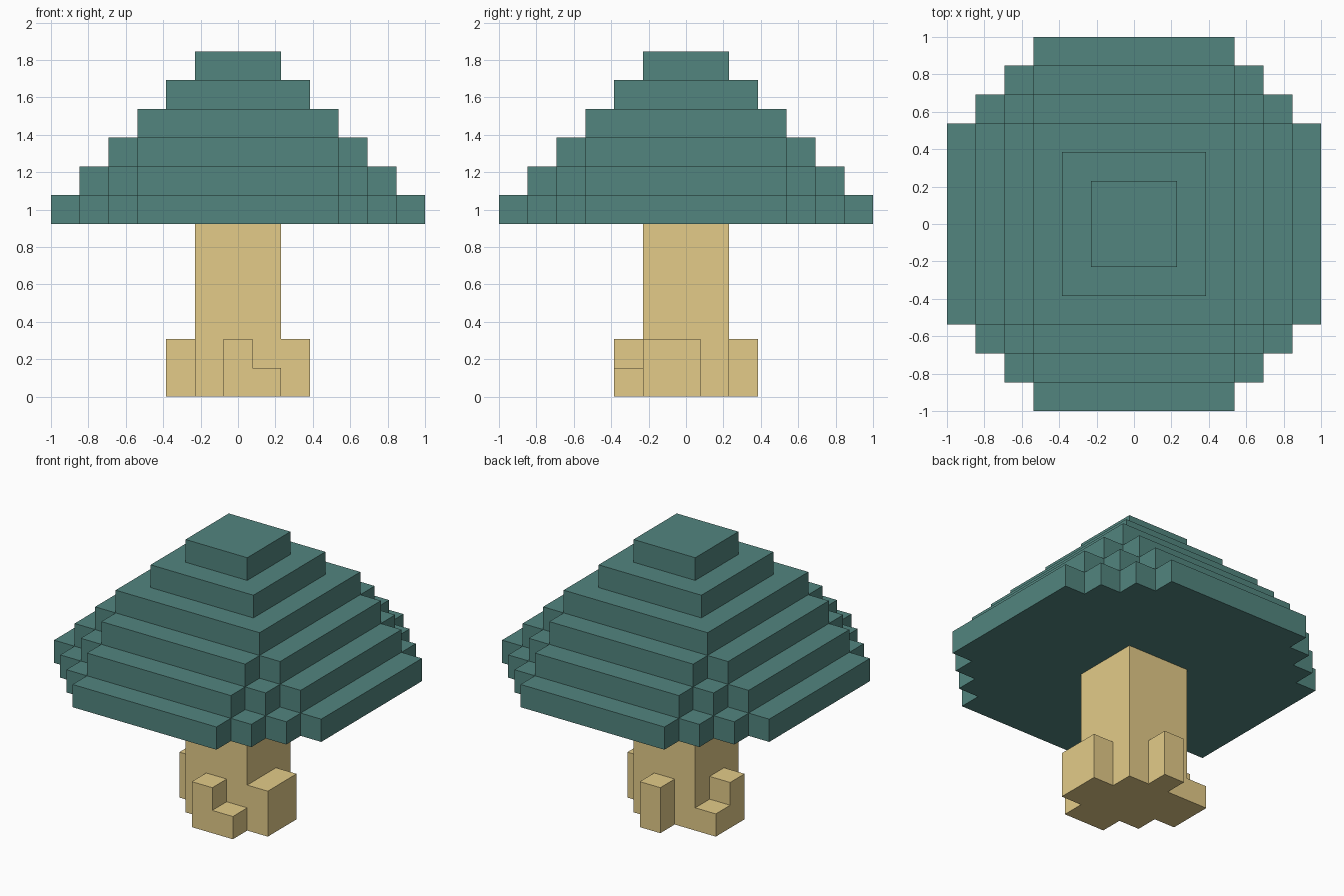
import bpy, bmesh, math

if "Cube" in bpy.data.objects:
    bpy.data.objects.remove(bpy.data.objects["Cube"])

U = 2 / 13  # one block


def material(name, rgb):
    m = bpy.data.materials.new(name)
    m.diffuse_color = (*rgb, 1)
    m.use_nodes = True
    m.node_tree.nodes["Principled BSDF"].inputs["Base Color"].default_value = m.diffuse_color
    return m


def block_solid(name, heights, base, mat):
    """Closed stepped solid from {(i, j): height in blocks} standing on level base."""
    bm = bmesh.new()

    def quad(*pts):
        bm.faces.new([bm.verts.new((x * U, y * U, (base + z) * U)) for x, y, z in pts])

    for (i, j), h in heights.items():
        ring = [(i - .5, j - .5), (i + .5, j - .5), (i + .5, j + .5), (i - .5, j + .5)]
        quad(*[(x, y, h) for x, y in ring])
        quad(*[(x, y, 0) for x, y in reversed(ring)])
        # walls only where the neighbouring column is lower
        for k, (di, dj) in enumerate([(0, -1), (1, 0), (0, 1), (-1, 0)]):
            a, b = ring[k], ring[(k + 1) % 4]
            for z in range(heights.get((i + di, j + dj), 0), h):
                quad((*a, z), (*b, z), (*b, z + 1), (*a, z + 1))
    bmesh.ops.remove_doubles(bm, verts=bm.verts, dist=1e-4)
    bmesh.ops.dissolve_limit(bm, angle_limit=math.radians(1), verts=bm.verts, edges=bm.edges)
    mesh = bpy.data.meshes.new(name)
    bm.to_mesh(mesh)
    bm.free()
    mesh.materials.append(mat)
    obj = bpy.data.objects.new(name, mesh)
    bpy.context.collection.objects.link(obj)
    return obj


leaf = material("teal_leaves", (0.085, 0.235, 0.212))
bark = material("tan_bark", (0.77, 0.60, 0.25))

# Canopy: stepped pyramid with stair-cut corners and a flat top
canopy = {}
for i in range(-6, 7):
    for j in range(-6, 7):
        a, b = abs(i), abs(j)
        h = min(6, 7 - max(a, b), 10 - a - b)
        if h > 0:
            canopy[i, j] = h
block_solid("canopy", canopy, 6, leaf)

# Trunk with root blocks on each side
trunk = {(i, j): 6 for i in (-1, 0, 1) for j in (-1, 0, 1)}
trunk.update({(0, -2): 2, (1, -2): 1,    # front root
              (2, -1): 2, (2, 0): 2,     # right root
              (0, 2): 2,                 # back root
              (-2, 0): 2, (-2, 1): 1})   # left root
block_solid("trunk_and_roots", trunk, 0, bark)
